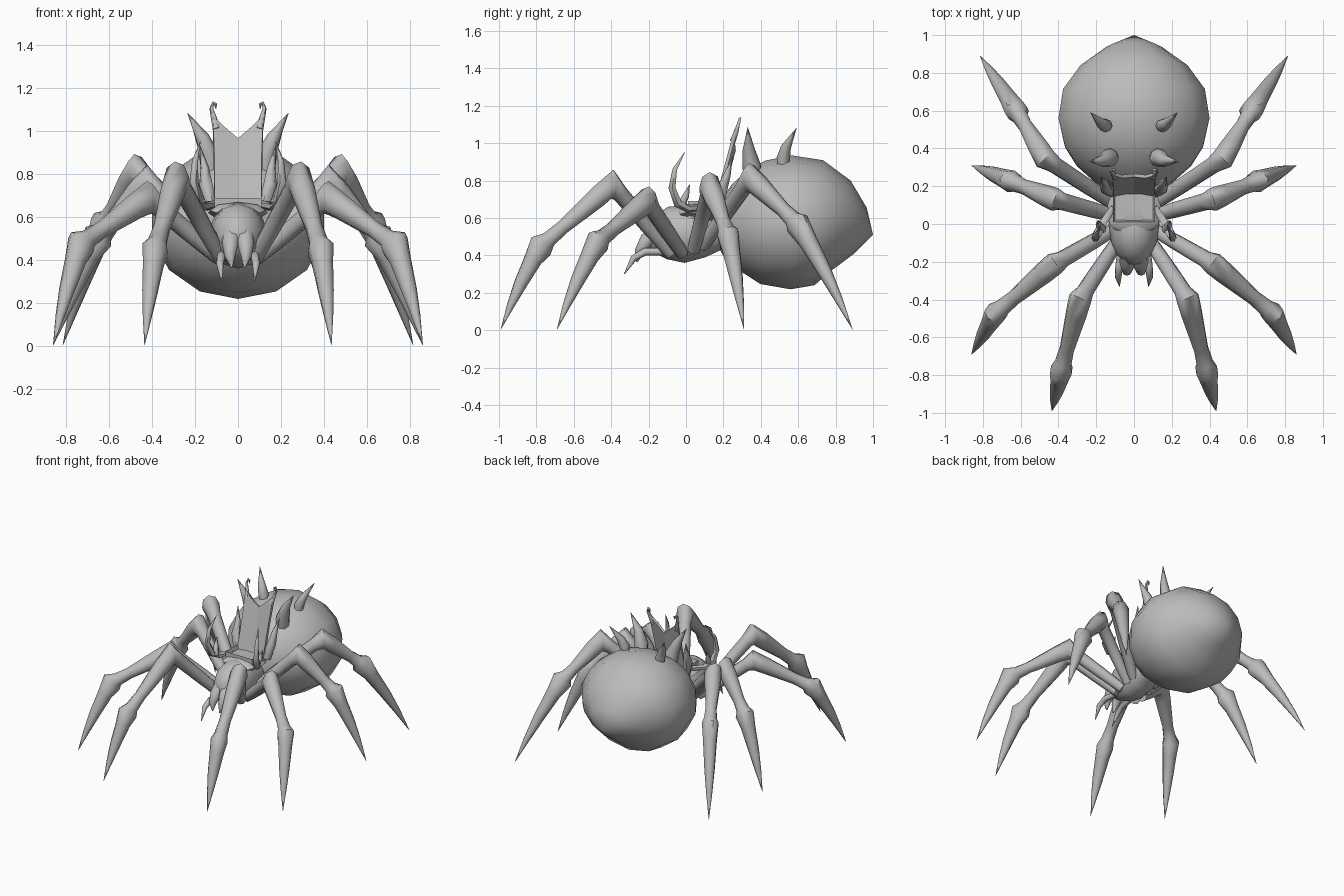
import bpy, bmesh, math
from mathutils import Vector

cube = bpy.data.objects.get("Cube")
if cube:
    bpy.data.objects.remove(cube, do_unlink=True)

grey = bpy.data.materials.new("stone_grey")
grey.use_nodes = True
COLOUR = (0.5, 0.5, 0.5, 1)
grey.diffuse_color = COLOUR
grey.node_tree.nodes["Principled BSDF"].inputs["Base Color"].default_value = COLOUR


def finish(name, bm, angle):
    bmesh.ops.remove_doubles(bm, verts=bm.verts, dist=0.0005)
    bmesh.ops.recalc_face_normals(bm, faces=bm.faces)
    mesh = bpy.data.meshes.new(name)
    bm.to_mesh(mesh)
    bm.free()
    mesh.materials.append(grey)
    ob = bpy.data.objects.new(name, mesh)
    bpy.context.collection.objects.link(ob)
    if angle:
        bpy.ops.object.select_all(action='DESELECT')
        ob.select_set(True)
        bpy.context.view_layer.objects.active = ob
        bpy.ops.object.shade_smooth_by_angle(angle=math.radians(angle))
    return ob


def loft(name, points, radii, sides, angle=60):
    """Skin mitred elliptical rings (across, upright) along a path."""
    pts = [Vector(p) for p in points]
    plane = (pts[1] - pts[0]).cross(pts[-1] - pts[0])
    if plane.length < 1e-5:
        plane = (pts[-1] - pts[0]).cross(Vector((0, 0, 1)))
    plane.normalize()
    steps = [(b - a).normalized() for a, b in zip(pts, pts[1:])]
    bm = bmesh.new()
    rings = []
    for i, (p, r) in enumerate(zip(pts, radii)):
        ru, rv = r if isinstance(r, tuple) else (r, r)
        tangent = (steps[max(i - 1, 0)] + steps[min(i, len(steps) - 1)]).normalized()
        v = plane.cross(tangent).normalized()
        u = tangent.cross(v)
        ring = []
        for k in range(sides):
            a = math.tau * k / sides
            ring.append(bm.verts.new(p + u * (ru * math.sin(a)) + v * (rv * math.cos(a))))
        rings.append(ring)
    for a, b in zip(rings, rings[1:]):
        for k in range(sides):
            n = (k + 1) % sides
            bm.faces.new((a[k], a[n], b[n], b[k]))
    bm.faces.new(rings[0])
    bm.faces.new(rings[-1])
    return finish(name, bm, angle)


def body(name, rows, sides):
    """Rows of y, centre height, half width, half height."""
    return loft(name, [(0, y, z) for y, z, _, _ in rows],
                [(max(w, 1e-4), max(h, 1e-4)) for _, _, w, h in rows], sides)


# Abdomen and thorax
body("abdomen", [(.17, .60, .10, .10), (.22, .59, .205, .19), (.31, .585, .31, .27),
                 (.41, .577, .375, .33), (.56, .577, .41, .358), (.71, .575, .385, .335),
                 (.83, .56, .29, .245), (.93, .53, .15, .13), (1, .51, 0, 0)], 14)
body("thorax", [(-.21, .53, .03, .05), (-.17, .52, .085, .10), (-.10, .52, .12, .14),
                (0, .515, .135, .155), (.10, .51, .13, .12), (.20, .52, .09, .08),
                (.30, .54, .08, .08)], 12)

# Base, knee, ankle and tip of the legs, front to back
LEGS = {
    "front": ((.08, -.08, .41), (.285, -.395, .78), (.385, -.775, .45), (.435, -.99, .005)),
    "second": ((.09, -.02, .41), (.42, -.21, .69), (.73, -.47, .475), (.86, -.69, .005)),
    "third": ((.09, .04, .43), (.42, .13, .765), (.65, .225, .51), (.86, .31, .005)),
    "rear": ((.08, .09, .45), (.47, .345, .815), (.62, .595, .57), (.815, .89, .005)),
}
# Joint number plus fraction along the segment, half width and half height
LEG_RINGS = [(0, .035, .035), (.4, .042, .042), (.87, .046, .046), (1, .062, .08),
             (1.2, .058, .06), (1.7, .04, .04), (1.9, .046, .046), (2, .06, .076),
             (2.2, .05, .052), (2.5, .038, .038), (2.75, .022, .022), (3, .001, .001)]

for side, s in (("left", 1), ("right", -1)):
    def flip(p):
        return Vector((p[0] * s, p[1], p[2]))

    def horn(name, pts, radii, sides=6):
        return loft(f"{side}_{name}", [flip(p) for p in pts], radii, sides)

    for pair, spec in LEGS.items():
        joints = [flip(p) for p in spec]
        path = []
        for t, _, _ in LEG_RINGS:
            i = min(int(t), 2)
            path.append(joints[i].lerp(joints[i + 1], t - i))
            if t > 2:
                path[-1].z += .1 * (t - 2) * (3 - t)
        loft(f"{side}_{pair}_leg", path, [(w, h) for _, w, h in LEG_RINGS], 8, 50)

    # Jaws and fangs
    horn("jaw", [(.03, -.15, .52), (.035, -.21, .48), (.037, -.25, .42), (.03, -.262, .365)],
         [.045, .042, .026, .004], 8)
    horn("fang", [(.065, -.12, .42), (.078, -.22, .42), (.084, -.28, .385), (.077, -.33, .30)],
         [.02, .021, .018, .002], 8)

    # Abdomen thorns
    horn("front_thorn", [(.125, .36, .80), (.13, .35, .88), (.165, .335, .97), (.235, .33, 1.085)],
         [.045, .05, .032, .001], 8)
    horn("rear_thorn", [(.145, .52, .85), (.15, .52, .92), (.175, .535, .98), (.23, .59, 1.08)],
         [.028, .036, .027, .001], 8)

    # Armrest horns and side thorns
    horn("armrest_horn", [(.11, .09, .66), (.16, .01, .65), (.19, -.045, .68), (.205, -.075, .76),
                          (.20, -.06, .86), (.175, -.005, .955)],
         [.018, .022, .026, .021, .014, .001])
    horn("armrest_spur", [(.17, -.03, .66), (.185, 0, .72), (.19, .02, .78)], [.025, .018, .001])
    horn("side_thorn", [(.12, .17, .64), (.15, .19, .75), (.155, .22, .83), (.175, .25, .93)],
         [.03, .032, .02, .001])

    # Curled tips of the backrest
    horn("backrest_curl", [(.10, .25, 1.01), (.112, .268, 1.06), (.124, .281, 1.105),
                           (.115, .288, 1.132), (.103, .286, 1.125), (.104, .284, 1.105)],
         [.018, .014, .009, .008, .007, .003])

# Backrest: two leaning panels folded along the middle
OUTLINE = [(0, .64), (.11, .64), (.112, .90), (.118, 1.07), (.06, 1.015), (0, .965)]
bm = bmesh.new()
for s in (1, -1):
    bm.faces.new([bm.verts.new((s * x, .15 + (z - .64) * .27 + (.02 if x == 0 else 0), z))
                  for x, z in OUTLINE])
backrest = finish("backrest", bm, 0)
solid = backrest.modifiers.new("thickness", 'SOLIDIFY')
solid.thickness = 0.018
solid.offset = 0

# Seat: a shallow tray
bm = bmesh.new()
bmesh.ops.create_cube(bm, size=1)
for v in bm.verts:
    v.co = Vector((v.co.x * .22, .09 + v.co.y * .16, .645 + v.co.z * .09))
top = max(bm.faces, key=lambda f: f.calc_center_median().z)
bmesh.ops.inset_region(bm, faces=[top], thickness=.015)
for v in top.verts:
    v.co.z -= .03
finish("seat", bm, 0)

# Collar plate over the thorax
body("collar", [(-.03, .62, .10, .03), (0, .63, .13, .04), (.10, .62, .14, .04),
                (.19, .61, .11, .04)], 8)
